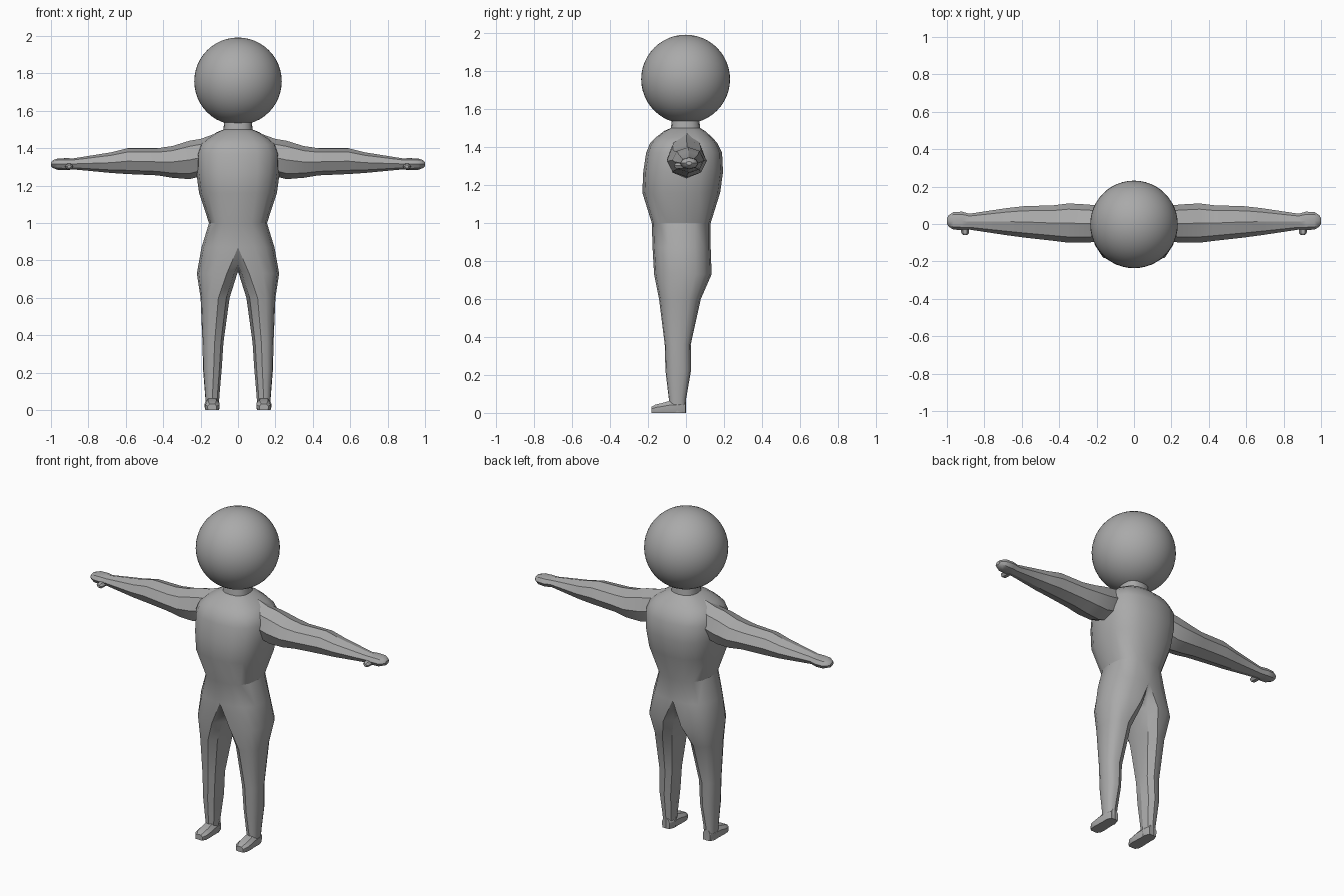
import bpy, bmesh, math
from mathutils import Vector

if "Cube" in bpy.data.objects:
    bpy.data.objects.remove(bpy.data.objects["Cube"])

grey = bpy.data.materials.new("matte grey")
grey.diffuse_color = (0.4, 0.4, 0.4, 1)
grey.use_nodes = True
grey.node_tree.nodes["Principled BSDF"].inputs["Base Color"].default_value = grey.diffuse_color


def finish(name, bm, angle=30, mirror=True):
    """Turn a bmesh into a smooth-shaded, optionally mirrored object."""
    bmesh.ops.recalc_face_normals(bm, faces=bm.faces[:])
    me = bpy.data.meshes.new(name)
    bm.to_mesh(me)
    bm.free()
    me.materials.append(grey)
    ob = bpy.data.objects.new(name, me)
    bpy.context.collection.objects.link(ob)
    bpy.ops.object.select_all(action='DESELECT')
    ob.select_set(True)
    bpy.context.view_layer.objects.active = ob
    bpy.ops.object.shade_smooth_by_angle(angle=math.radians(angle))
    if mirror:
        mod = ob.modifiers.new("mirror", 'MIRROR')
        mod.merge_threshold = 0.0005
    return ob


def bridge(bm, a, b, closed=True):
    n = len(a)
    for i in range(n if closed else n - 1):
        j = (i + 1) % n
        bm.faces.new((a[i], a[j], b[j], b[i]))


def loft(name, rings, angle=30):
    """Closed tube with capped ends."""
    bm = bmesh.new()
    rows = [[bm.verts.new(p) for p in r] for r in rings]
    for a, b in zip(rows, rows[1:]):
        bridge(bm, a, b)
    bm.faces.new(rows[0])
    bm.faces.new(rows[-1])
    return finish(name, bm, angle)


def power(v, e):
    return math.copysign(abs(v) ** e, v) if abs(v) > 1e-6 else 0.0


ARC = [math.radians(-90 + 22.5 * i) for i in range(9)]   # front round to back
INNER = [math.radians(a) for a in (135, 180, 225)]       # inside of the leg

# Torso: half sections as (z, half width, front y, back y)
torso = [(1.56, .072, -.072, .068), (1.50, .078, -.08, .075),
         (1.485, .115, -.115, .10), (1.45, .17, -.16, .14),
         (1.42, .205, -.19, .165), (1.37, .225, -.21, .19),
         (1.27, .223, -.225, .195), (1.16, .208, -.23, .18),
         (1.00, .155, -.18, .13), (.87, .195, -.176, .13)]
# Legs: (z, ridge x, inner x, outer x, front y, back y)
legs = [(.73, .06, .004, .22, -.168, .135), (.60, .105, .045, .20, -.142, .078),
        (.36, .125, .078, .19, -.112, .025), (.22, .13, .087, .187, -.108, .026),
        (.07, .137, .10, .175, -.09, 0), (0, .137, .102, .173, -.09, 0)]

bm = bmesh.new()
row = None
for z, w, yf, yb in torso:
    cy, h = (yf + yb) / 2, (yb - yf) / 2
    new = [bm.verts.new((w * power(math.cos(a), .8), cy + h * power(math.sin(a), .8), z))
           for a in ARC]
    if row:
        bridge(bm, row, new, False)
    row = new
# crotch arch closes the top of the leg loop
row = row + [bm.verts.new((0, y, z)) for y, z in ((.065, .78), (-.02, .74), (-.11, .78))]
for z, cx, xi, xo, yf, yb in legs:
    cy, h = (yf + yb) / 2, (yb - yf) / 2
    new = [bm.verts.new((cx + (xo - cx) * power(math.cos(a), .8),
                         cy + h * power(math.sin(a), .85), z)) for a in ARC]
    new += [bm.verts.new((cx + (cx - xi) * math.cos(a), cy + h * math.sin(a), z))
            for a in INNER]
    bridge(bm, row, new)
    row = new
bm.faces.new(row)
finish("torso_and_legs", bm)

# Feet: sections along y as (y, half width, top z)
feet = [(-.002, .025, .06), (-.03, .036, .065), (-.09, .038, .062),
        (-.125, .04, .052), (-.16, .038, .044), (-.182, .024, .032)]
loft("feet", [[(.138 + s * w, y, z * t) for s, t in
               ((-.9, 0), (.9, 0), (1, .3), (1, .65), (.55, 1), (-.55, 1), (-1, .65), (-1, .3))]
              for y, w, z in feet])

# Arms and hands: sections along x as (x, front y, back y, bottom z, top z)
arms = [(.13, -.08, .09, 1.28, 1.475), (.20, -.095, .10, 1.25, 1.45),
        (.26, -.10, .105, 1.235, 1.44), (.35, -.10, .11, 1.242, 1.412),
        (.43, -.09, .10, 1.255, 1.40), (.59, -.072, .095, 1.262, 1.40),
        (.68, -.06, .085, 1.268, 1.378), (.88, -.03, .055, 1.287, 1.346),
        (.92, -.032, .066, 1.283, 1.347), (.965, -.03, .064, 1.285, 1.345),
        (.99, -.015, .048, 1.295, 1.336), (1.0, 0, .032, 1.305, 1.325)]
loft("arms", [[(x, (yf + yb) / 2 + (yb - yf) / 2 * math.cos(i * math.pi / 4),
                (zb + zt) / 2 + (zt - zb) / 2 * math.sin(i * math.pi / 4)) for i in range(8)]
              for x, yf, yb, zb, zt in arms])

# Thumbs: short stubs pointing forward, as (y, half width, half height)
thumbs = [(.0, .022, .018), (-.035, .022, .018), (-.05, .02, .017), (-.06, .01, .009)]
loft("thumbs", [[(.903 + w * math.cos(i * math.pi / 3), y, 1.302 + h * math.sin(i * math.pi / 3))
                 for i in range(6)] for y, w, h in thumbs])

# Head
bm = bmesh.new()
bmesh.ops.create_uvsphere(bm, u_segments=48, v_segments=24, radius=.234)
bmesh.ops.translate(bm, verts=bm.verts[:], vec=Vector((0, -.002, 1.758)))
finish("head", bm, 40, mirror=False)
